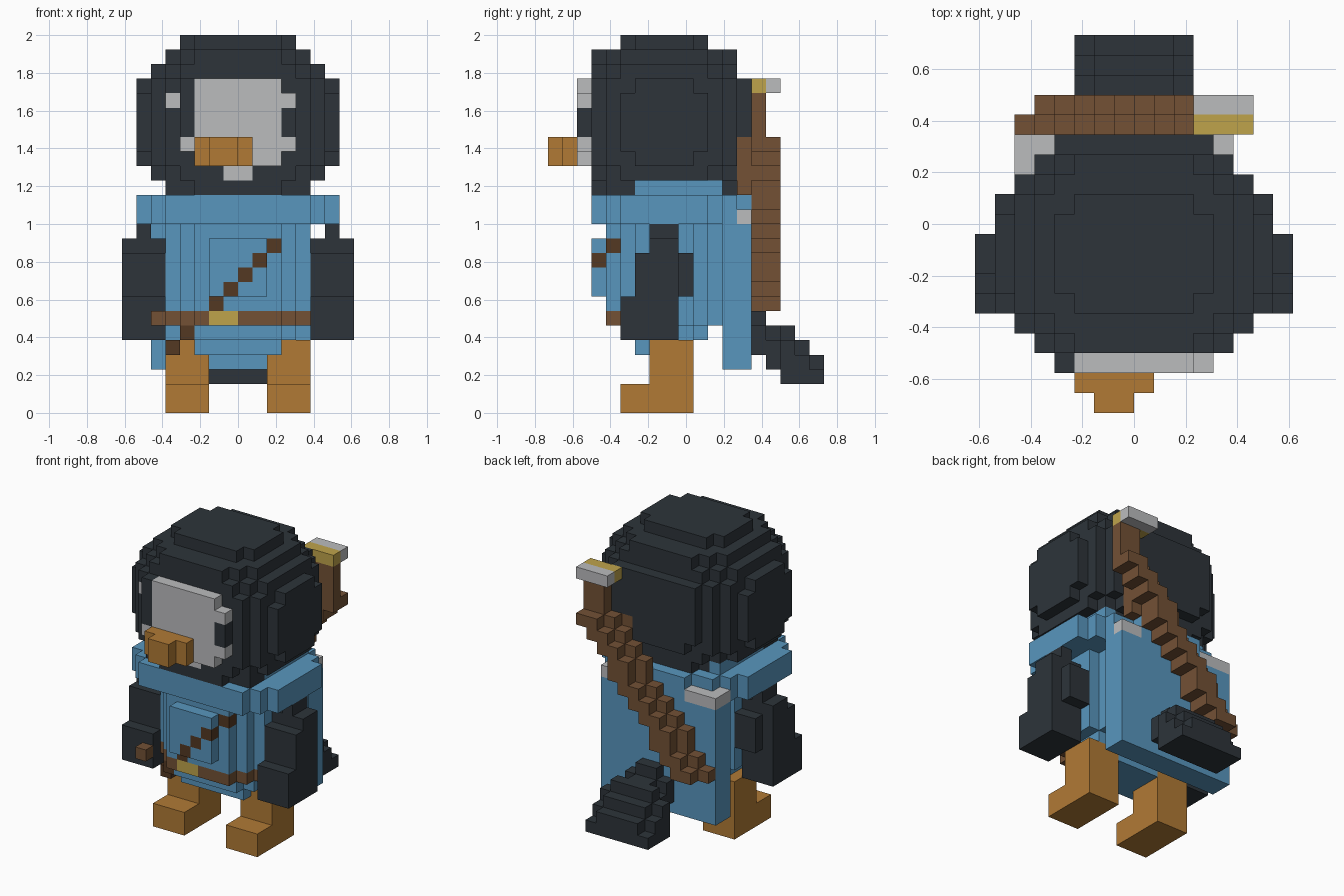
import bpy, bmesh
from mathutils import Vector

cube = bpy.data.objects.get("Cube")
if cube:
    bpy.data.objects.remove(cube, do_unlink=True)

U = 2 / 26  # one block


def material(name, hex_colour):
    srgb = [int(hex_colour[i:i + 2], 16) / 255 for i in (0, 2, 4)]
    lin = [c / 12.92 if c <= 0.04045 else ((c + 0.055) / 1.055) ** 2.4 for c in srgb]
    m = bpy.data.materials.new(name)
    m.use_nodes = True
    m.diffuse_color = (*lin, 1)
    bsdf = next(n for n in m.node_tree.nodes if n.type == 'BSDF_PRINCIPLED')
    bsdf.inputs["Base Color"].default_value = (*lin, 1)
    bsdf.inputs["Roughness"].default_value = 0.8
    return m


MATS = {
    "charcoal": material("charcoal", "2d343a"),
    "blue": material("blue cloth", "5896be"),
    "orange": material("orange", "b17a35"),
    "silver": material("silver grey", "bbbcbe"),
    "gold": material("gold", "bfa44b"),
    "brown": material("brown leather", "735135"),
    "strap": material("dark brown", "543822"),
}
cells = {}  # (x, y, z) block -> (part, colour); y counts from the front


def fill(part, col, x0, x1, y0, y1, z0, z1):
    for x in range(x0, x1):
        for y in range(y0, y1):
            for z in range(z0, z1):
                cells[x, y, z] = (part, col)


def mirror_fill(part, col, x0, x1, *rest):
    fill("left_" + part, col, x0, x1, *rest)
    fill("right_" + part, col, -x1, -x0, *rest)


def layer(part, col, z0, z1, steps, cy=8):
    """Rounded slab made of crossed boxes (half width, half depth)."""
    for hx, hy in steps:
        fill(part, col, -hx, hx, cy - hy, cy + hy, z0, z1)


def build(part):
    """Turn the outer faces of one part's blocks into a mesh."""
    own = {c: v[1] for c, v in cells.items() if v[0] == part}
    cols = sorted(set(own.values()))
    bm, verts = bmesh.new(), {}

    def vert(p):
        if p not in verts:
            verts[p] = bm.verts.new(Vector((p[0], p[1] - 9.5, p[2])) * U)
        return verts[p]

    for c, col in own.items():
        for axis in range(3):
            for side in (0, 1):
                n = list(c)
                n[axis] += 2 * side - 1
                if tuple(n) in own:
                    continue
                a, b = (axis + 1) % 3, (axis + 2) % 3
                ring = []
                for da, db in ((0, 0), (1, 0), (1, 1), (0, 1)):
                    p = list(c)
                    p[axis] += side
                    p[a] += da
                    p[b] += db
                    ring.append(vert(tuple(p)))
                f = bm.faces.new(ring if side else ring[::-1])
                f.material_index = cols.index(col)
    bmesh.ops.dissolve_limit(bm, angle_limit=0.01, verts=bm.verts[:],
                             edges=bm.edges[:], delimit={'MATERIAL'})
    me = bpy.data.meshes.new(part)
    bm.to_mesh(me)
    bm.free()
    for col in cols:
        me.materials.append(MATS[col])
    bpy.context.collection.objects.link(bpy.data.objects.new(part, me))


# Torso with rounded lower body and raised belly
layer("torso", "blue", 4, 5, [(3, 2)])
layer("torso", "blue", 5, 6, [(4, 2), (3, 3)])
layer("torso", "blue", 6, 13, [(5, 2), (4, 3), (3, 4)])
fill("torso", "blue", -2, 2, 3, 4, 8, 12)

# Legs and feet
mirror_fill("leg", "orange", 2, 5, 7, 10, 0, 5)
mirror_fill("leg", "orange", 2, 5, 5, 10, 0, 2)

# Arms
for box in ((6, 7, 7, 9, 11, 13), (5, 8, 7, 9, 11, 12), (5, 7, 6, 10, 8, 11),
            (7, 8, 6, 9, 7, 11), (5, 8, 5, 9, 5, 8)):
    mirror_fill("arm", "charcoal", *box)

# Cape, collar and clasps
fill("cape", "blue", -6, 5, 12, 14, 3, 13)
fill("cape", "blue", -3, 3, 12, 14, 13, 15)
layer("collar", "blue", 13, 15, [(7, 3), (6, 4), (5, 5)])
fill("left_clasp", "silver", 3, 5, 13, 14, 13, 14)
fill("right_clasp", "silver", -6, -3, 13, 14, 13, 14)
fill("right_clasp", "silver", -6, -5, 12, 14, 13, 14)

# Head, layer by layer
for z0, z1, steps in (
        (15, 16, [(5, 3), (4, 4), (3, 5)]),
        (16, 17, [(6, 3), (5, 4), (4, 5)]),
        (17, 18, [(7, 2), (6, 4), (5, 5), (3, 6)]),
        (18, 22, [(7, 3), (6, 4), (5, 5), (4, 6)]),
        (22, 23, [(7, 2), (6, 4), (5, 5), (4, 6)]),
        (23, 24, [(6, 3), (5, 4), (4, 5)]),
        (24, 25, [(5, 3), (4, 4), (3, 5)]),
        (25, 26, [(4, 2), (3, 3)])):
    layer("head", "charcoal", z0, z1, steps)
# Front corners of the neck, blue neckline at the sides
fill("head", "charcoal", -5, 5, 4, 6, 15, 16)
for x in (-5, 4):
    fill("collar", "blue", x, x + 1, 6, 12, 15, 16)

# Pale face with dark eye notches
fill("head", "silver", -3, 3, 2, 3, 17, 23)
for x, y, z in ((3, 2, 21), (3, 2, 18), (-4, 2, 18), (-5, 3, 21), (-1, 3, 16), (0, 3, 16)):
    fill("head", "silver", x, x + 1, y, y + 1, z, z + 1)
cells.pop((3, 2, 22), None)

# Beak
fill("beak", "orange", -3, 1, 1, 2, 17, 19)
fill("beak", "orange", -2, 0, 0, 1, 17, 19)

# Belt set into the front of the torso, with buckle and side toggle
for c, v in list(cells.items()):
    if v[0] == "torso" and c[2] == 6 and c[1] < 7:
        cells[c] = ("torso", "brown")
fill("torso", "gold", -2, 0, 4, 5, 6, 7)
fill("belt_toggle", "brown", -6, -5, 4, 5, 6, 7)

# Diagonal chest strap, following the foremost torso block
for x in range(-2, 3):
    y = min(c[1] for c, v in cells.items() if v[0] == "torso" and c[0] == x and c[2] == x + 9)
    cells[x, y, x + 9] = ("torso", "strap")
cells[-4, 5, 5] = ("strap_end", "strap")
cells[-5, 6, 4] = ("strap_end", "strap")

# Tail, stepping down and outward with a raised ridge
for y, z0, z1, hw in ((14, 4, 7, 2), (15, 3, 6, 2), (16, 2, 6, 3), (17, 2, 5, 3), (18, 2, 4, 3)):
    fill("tail", "charcoal", -hw, hw, y, y + 1, z0, z1 - 1)
    fill("tail", "charcoal", 1 - hw, hw - 1, y, y + 1, z0, z1)

# Sheath slung across the back, grip and guard
for z in range(7, 19):
    x = round(-5 + (z - 7) * 0.8)
    fill("sheath", "brown", x - 1, x + 2, 14, 15, z, z + 1)
    fill("sheath", "brown", x, x + 2, 15, 16, z, z + 1)
fill("sheath", "brown", 2, 4, 13, 14, 15, 19)
fill("grip", "brown", 4, 6, 14, 15, 19, 22)
fill("guard", "gold", 3, 6, 14, 15, 22, 23)
fill("guard", "silver", 3, 6, 15, 16, 22, 23)

for part_name in sorted({v[0] for v in cells.values()}):
    build(part_name)
